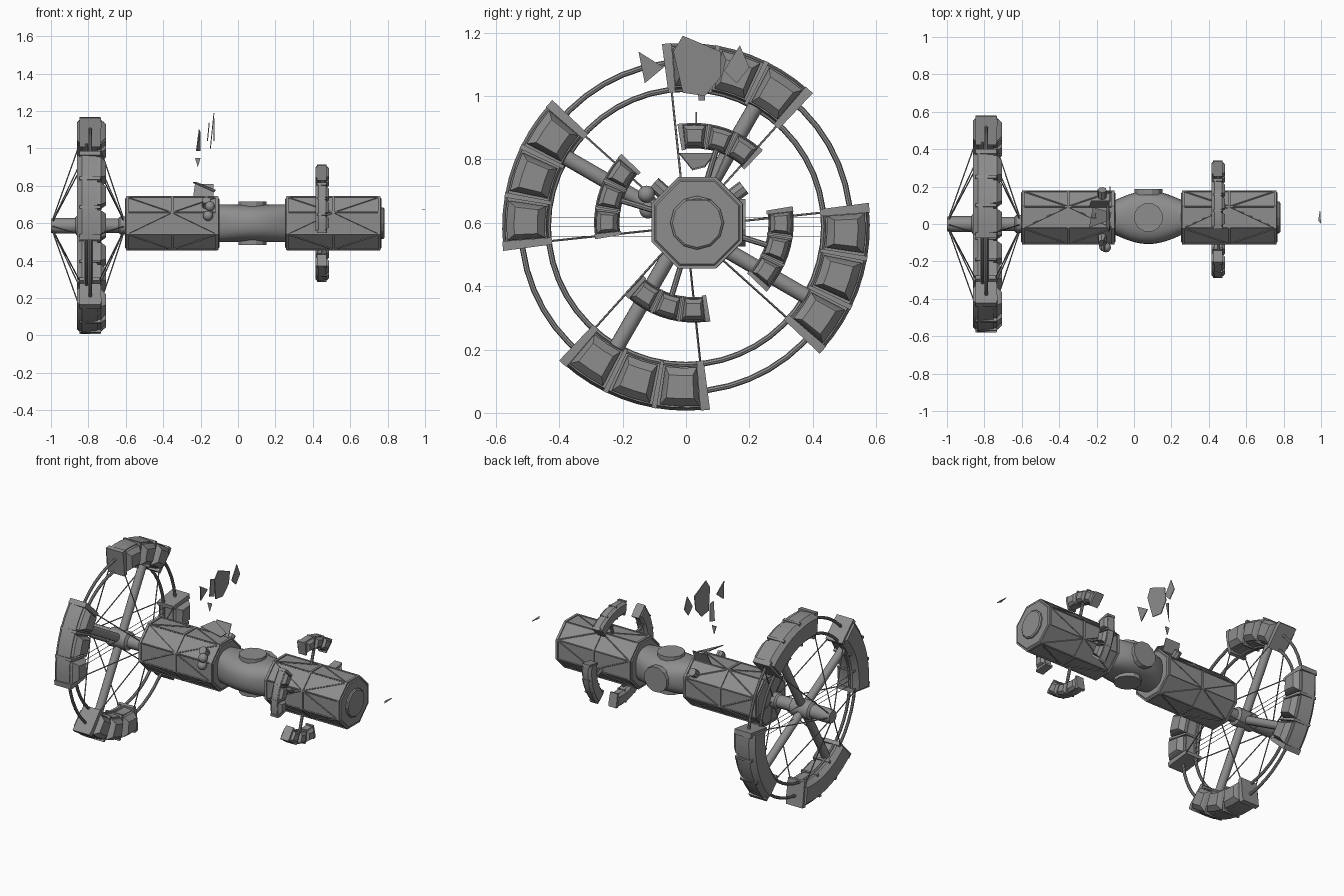
import bpy, bmesh, math
from mathutils import Vector

cube = bpy.data.objects.get("Cube")
if cube:
    bpy.data.objects.remove(cube, do_unlink=True)

# One grey paint for the whole station
GREY = bpy.data.materials.new("hull grey")
GREY.use_nodes = True
GREY.diffuse_color = (0.27, 0.27, 0.27, 1)
GREY.node_tree.nodes["Principled BSDF"].inputs["Base Color"].default_value = GREY.diffuse_color

WHEEL = Vector((0, 0, 0.587))      # wheel axis
HULL = Vector((0, 0.035, 0.60))    # hull axis
SMALL = Vector((0, 0.025, 0.60))   # small pod axis
QUARTERS = (0, 90, 180, 270)


def polar(centre, x, r, deg):
    a = math.radians(deg)
    return centre + Vector((x, r * math.cos(a), r * math.sin(a)))


def finish(name, bm, smooth=False):
    bmesh.ops.recalc_face_normals(bm, faces=bm.faces)
    me = bpy.data.meshes.new(name)
    bm.to_mesh(me)
    bm.free()
    ob = bpy.data.objects.new(name, me)
    bpy.context.collection.objects.link(ob)
    me.materials.append(GREY)
    if smooth:
        bpy.ops.object.select_all(action='DESELECT')
        ob.select_set(True)
        bpy.context.view_layer.objects.active = ob
        bpy.ops.object.shade_smooth_by_angle(angle=math.radians(35))


def loft(bm, rings, closed=False):
    """Skin a list of point rings; cap the ends unless closed."""
    loops = [[bm.verts.new(p) for p in ring] for ring in rings]
    n = len(loops[0])
    pairs = list(zip(loops, loops[1:])) + ([(loops[-1], loops[0])] if closed else [])
    for a, b in pairs:
        for i in range(n):
            j = (i + 1) % n
            bm.faces.new((a[i], a[j], b[j], b[i]))
    if not closed:
        bm.faces.new(loops[0])
        bm.faces.new(loops[-1])


def rod(bm, a, b, r, sides=5):
    axis = (b - a).normalized()
    u = axis.orthogonal().normalized()
    v = axis.cross(u)
    turn = [math.tau * i / sides for i in range(sides)]
    loft(bm, [[p + r * (math.cos(t) * u + math.sin(t) * v) for t in turn] for p in (a, b)])


def lathe(bm, centre, profile, sides, offset=0):
    """Profile of (x, radius) turned about an x axis."""
    loft(bm, [[polar(centre, x, r, offset + 360 * i / sides) for i in range(sides)]
              for x, r in profile])


def sector(bm, centre, section, a0, a1, steps):
    """Section of (x, radius) swept along an arc."""
    loft(bm, [[polar(centre, x, r, a0 + (a1 - a0) * k / steps) for x, r in section]
              for k in range(steps + 1)])


def pillow(bm, centre, x0, x1, r0, r1, a0, a1):
    """Padded block with a smaller front face."""
    d, e = (r1 - r0) * 0.2, (a1 - a0) * 0.14
    rings = []
    for x, dr, da in ((x0, 0, 0), ((x0 + x1) / 2, 0, 0), (x1, d, e)):
        low, high = a0 + da, a1 - da
        mid = (low + high) / 2
        rings.append([polar(centre, x, r0 + dr, low), polar(centre, x, r1 - dr, low),
                      polar(centre, x, r1 - dr, mid), polar(centre, x, r1 - dr, high),
                      polar(centre, x, r0 + dr, high), polar(centre, x, r0 + dr, mid)])
    loft(bm, rings)


def pod(name, centre, x0, x1, x2, r0, r1, start, end):
    """Curved habitat: rear shell, three padded cells, ribs and end frames."""
    bm = bmesh.new()
    c = (r1 - r0) * 0.18
    sector(bm, centre, [(x0, r0 + c), (x0, r1 - c), (x0 + c, r1), (x1, r1 - c / 3),
                        (x1, r0 + c / 3), (x0 + c, r0)], start, end, 9)
    step = (end - start) / 3
    for k in range(3):
        a = start + k * step
        pillow(bm, centre, x1 - 0.01, x2, r0 + c / 2, r1 - c / 2, a + step * 0.1, a + step * 0.9)
    for k in range(4):
        a = start + k * step
        w, g = (1.5, c * 0.25) if k in (0, 3) else (0.8, c * 0.1)
        rib = x1 + (x2 - x1) * 0.35
        sector(bm, centre, [(x0 + c / 2, r0 - g), (x0 + c / 2, r1 + g / 4), (rib, r1 + g / 4),
                            (rib + 0.004, r1 - c), (rib, r0 - g)], a - w, a + w, 1)
    finish(name, bm, smooth=True)


# Large and small pods around their axes
for i, q in enumerate(QUARTERS):
    pod(f"wheel_pod_{i + 1}", WHEEL, -0.86, -0.75, -0.705, 0.432, 0.58, q - 42, q + 6)
    pod(f"small_pod_{i + 1}", SMALL, 0.415, 0.465, 0.487, 0.235, 0.315, q - 42, q + 8)

# Tubes joining the large pods
for name, r, x in (("outer_ring_tube", 0.52, -0.79), ("inner_ring_tube", 0.435, -0.81)):
    bm = bmesh.new()
    rings = []
    for k in range(48):
        rings.append([polar(WHEEL, x + 0.009 * math.cos(t), r + 0.009 * math.sin(t), k * 7.5)
                      for t in (math.tau * s / 8 for s in range(8))])
    loft(bm, rings, closed=True)
    finish(name, bm, smooth=True)

# Wheel hub and spokes
bm = bmesh.new()
lathe(bm, WHEEL, [(-1, 0.038), (-0.98, 0.042), (-0.87, 0.042), (-0.86, 0.055), (-0.74, 0.055),
                  (-0.73, 0.038), (-0.64, 0.038), (-0.63, 0.048), (-0.6, 0.048)], 12)
finish("wheel_hub", bm, smooth=True)
bm = bmesh.new()
for q in QUARTERS:
    rod(bm, polar(WHEEL, -0.8, 0.03, q - 30), polar(WHEEL, -0.8, 0.45, q - 30), 0.025, 12)
    rod(bm, polar(SMALL, 0.452, 0.09, q - 17), polar(SMALL, 0.452, 0.25, q - 17), 0.009, 8)
finish("spokes", bm, smooth=True)

# Bracing cables from both hub ends to the pod ends
bm = bmesh.new()
for q in QUARTERS:
    for a in (q - 42, q + 6):
        for hub_x, rim_x in ((-0.99, -0.85), (-0.61, -0.74)):
            rod(bm, polar(WHEEL, hub_x, 0.035, a), polar(WHEEL, rim_x, 0.43, a), 0.0035)
for dz in (-0.03, 0, 0.03):
    rod(bm, WHEEL + Vector((-0.8, -0.43, dz)), WHEEL + Vector((-0.8, 0.43, dz)), 0.0015, 4)
finish("bracing_cables", bm)

# Octagonal hull sections with end frames
K = 1 / math.cos(math.pi / 8)
for name, x0, x1 in (("rear_hull", -0.605, -0.1), ("forward_hull", 0.252, 0.768)):
    bm = bmesh.new()
    lathe(bm, HULL, [(x0, 0.13 * K), (x0 + 0.008, 0.138 * K), (x1 - 0.008, 0.138 * K),
                     (x1, 0.13 * K)], 8, 22.5)
    mid = (x0 + x1) / 2
    for x in (x0 + 0.012, mid, x1 - 0.012):
        lathe(bm, HULL, [(x - 0.007, 0.144 * K), (x + 0.007, 0.144 * K)], 8, 22.5)
    finish(name, bm)
    # Truss of edge beams and diagonals over each face
    bm = bmesh.new()
    r = 0.141 * K
    for k in range(8):
        a, b = 22.5 + 45 * k, 67.5 + 45 * k
        rod(bm, polar(HULL, x0 + 0.01, r, a), polar(HULL, x1 - 0.01, r, a), 0.004)
        if k % 2:
            a, b = b, a
        rod(bm, polar(HULL, x0 + 0.01, r, a), polar(HULL, mid, r, b), 0.0035)
        rod(bm, polar(HULL, mid, r, b), polar(HULL, x1 - 0.01, r, a), 0.0035)
    finish(name + "_truss", bm)

# Docking port on the nose
bm = bmesh.new()
lathe(bm, HULL, [(0.76, 0.085), (0.776, 0.085), (0.782, 0.078)], 12)
finish("nose_port", bm)

# Bulging central tank
bm = bmesh.new()
rings = []
for k in range(17):
    s = k / 8 - 1
    wide = 0.085 + 0.057 * math.cos(1.45 * s)
    ring = []
    for i in range(32):
        c, n = math.cos(math.tau * i / 32), math.sin(math.tau * i / 32)
        ring.append(HULL + Vector((0.077 + 0.18 * s, wide * math.copysign(abs(c) ** 0.8, c),
                                   0.1 * math.copysign(abs(n) ** 0.8, n))))
    rings.append(ring)
loft(bm, rings)
finish("central_tank", bm, smooth=True)

# Hatches on the top, bottom and back of the tank
bm = bmesh.new()
for direction, low, high in (((0, 0, 1), 0.08, 0.117), ((0, 0, -1), 0.08, 0.117),
                             ((0, 1, 0), 0.12, 0.152)):
    d = Vector(direction)
    c = HULL + Vector((0.077, 0, 0))
    rod(bm, c + d * low, c + d * high, 0.078, 12)
finish("tank_hatches", bm)

# Equipment stubs near the rear hull's front end
bm = bmesh.new()
for a in (37, 138):
    rod(bm, polar(HULL, -0.17, 0.12, a), polar(HULL, -0.17, 0.185, a), 0.024, 8)
finish("equipment_stubs", bm)
bm = bmesh.new()
for x, y, z in ((-0.15, -0.125, 0.69), (-0.16, -0.12, 0.64)):
    ball = bmesh.ops.create_uvsphere(bm, u_segments=12, v_segments=8, radius=0.027)
    bmesh.ops.translate(bm, verts=ball["verts"], vec=(x, y, z))
finish("small_tanks", bm, smooth=True)


# Loose plates drifting above the hull
def shard(name, points, shift):
    bm = bmesh.new()
    offset = Vector(shift)
    loft(bm, [[Vector(p) for p in points], [Vector(p) + offset for p in points]])
    finish(name, bm)


def upright(name, x, lean, outline):
    shard(name, [(x + lean * (z - 1.1), y, z) for y, z in outline], (0.005, 0, 0))


upright("large_shard", -0.14, 0.1, [(-0.04, 1.14), (-0.01, 1.19), (0.11, 1.14), (0.11, 1.06),
                                    (0.06, 1.0), (-0.01, 1.01)])
upright("left_shard", -0.16, 0.1, [(-0.15, 1.14), (-0.07, 1.09), (-0.13, 1.04)])
upright("right_shard", -0.13, 0, [(0.17, 1.16), (0.2, 1.09), (0.16, 1.04), (0.12, 1.08)])
shard("thin_shard", [(-0.21, 0.03, 1.1), (-0.205, 0.06, 1.09), (-0.205, 0.06, 0.985),
                     (-0.225, 0.04, 0.985)], (0.004, 0, 0))
shard("lower_shard", [(-0.23, 0.03, 0.95), (-0.2, 0.03, 0.95), (-0.215, 0.03, 0.9)],
      (0, 0.005, 0))
shard("torn_panel", [(-0.24, -0.02, 0.815), (-0.22, 0.09, 0.815), (-0.12, 0.06, 0.775),
                     (-0.13, 0.02, 0.765)], (0, 0, 0.005))
shard("bent_panel", [(-0.24, 0.09, 0.74), (-0.13, 0.09, 0.74), (-0.13, 0.12, 0.81),
                     (-0.23, 0.12, 0.81)], (0, 0.005, 0))
shard("far_shard", [(0.985, 0.02, 0.67), (1.0, 0.0, 0.67), (0.995, 0.08, 0.67)], (0, 0, 0.004))
